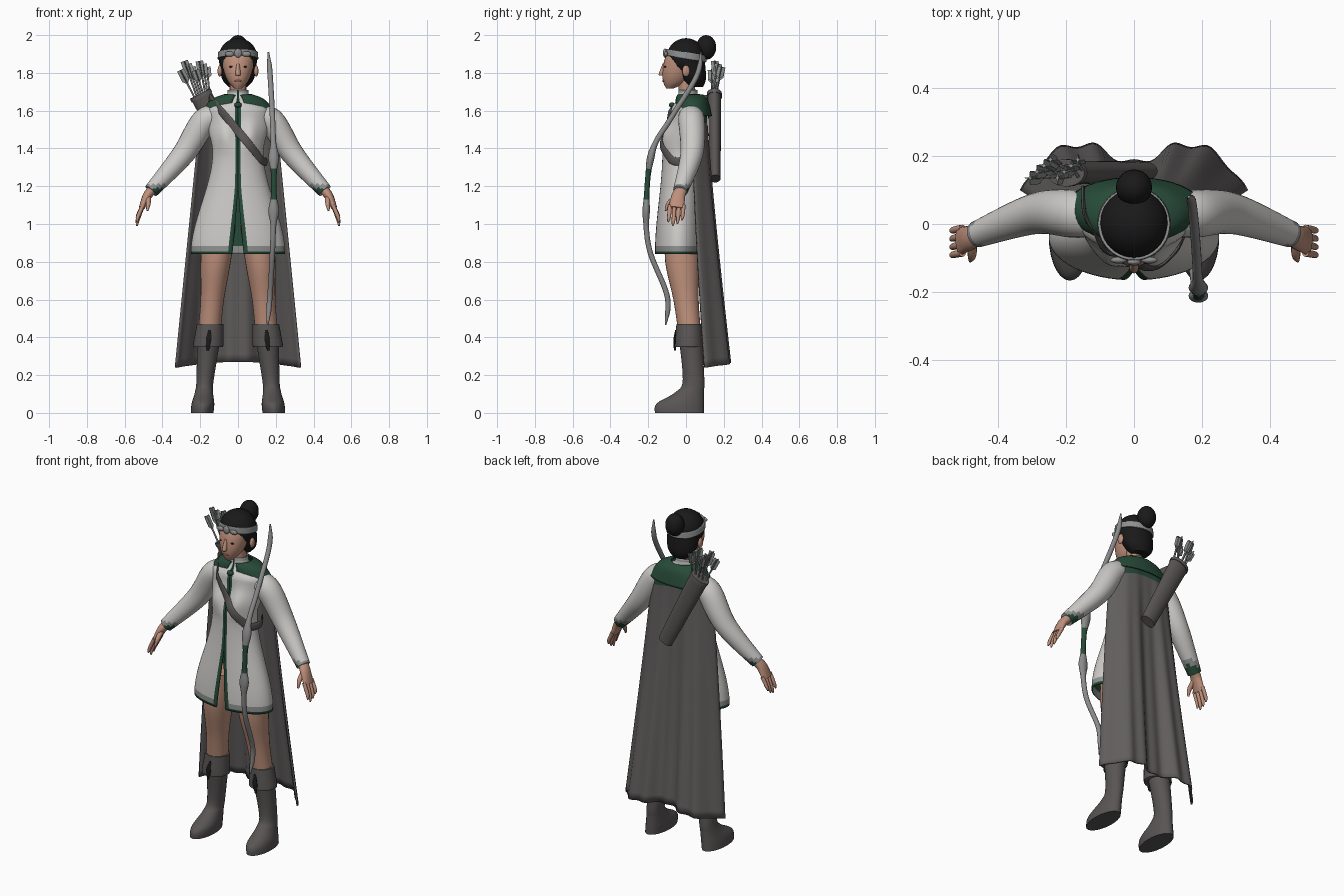
import bpy, bmesh, math
from mathutils import Vector

cube = bpy.data.objects.get("Cube")
if cube:
    bpy.data.objects.remove(cube, do_unlink=True)


def material(name, red, grn, blu):
    mat = bpy.data.materials.new(name)
    mat.diffuse_color = (red, grn, blu, 1)
    mat.use_nodes = True
    mat.node_tree.nodes["Principled BSDF"].inputs["Base Color"].default_value = (red, grn, blu, 1)
    return mat


white = material("off white cloth", .6, .59, .57)
green = material("dark green cloth", .02, .07, .04)
trim = material("grey trim", .27, .28, .28)
skin = material("skin", .52, .28, .2)
cape_grey = material("warm grey cloth", .12, .11, .11)
leather = material("dark leather", .1, .09, .09)
black = material("black hair", .01, .01, .01)
wood = material("pale grey wood", .26, .26, .26)
lip = material("lips", .36, .14, .11)
parts = []


def finish(name, bm, mats, recalc=True):
    if recalc:
        bmesh.ops.recalc_face_normals(bm, faces=bm.faces)
    mesh = bpy.data.meshes.new(name)
    bm.to_mesh(mesh)
    bm.free()
    for mat in mats:
        mesh.materials.append(mat)
    ob = bpy.data.objects.new(name, mesh)
    bpy.context.scene.collection.objects.link(ob)
    parts.append(ob)
    return ob


def ease(start, end, value):
    t = min(1, max(0, (value - start) / (end - start)))
    return t * t * (3 - 2 * t)


def bell(distance, width):
    return math.exp(-(distance / width) ** 2)


def spline(rows, steps):
    """Smooth interpolation through the rows."""
    out = []
    for i in range(len(rows) - 1):
        before, here = rows[max(i - 1, 0)], rows[i]
        there, after = rows[i + 1], rows[min(i + 2, len(rows) - 1)]
        for t in (s / steps for s in range(steps)):
            out.append(tuple(
                b + t / 2 * (c - a + t * (2 * a - 5 * b + 4 * c - d + t * (3 * (b - c) + d - a)))
                for a, b, c, d in zip(before, here, there, after)))
    return out + [tuple(rows[-1])]


def upright(rows, lean=lambda z: 0):
    """Turn (y, z, half width, half depth) into full rings."""
    return [(lean(z), y, z, rx, ry) for y, z, rx, ry in rows]


def mirrored(rows, side):
    return [(side * row[0], *row[1:]) for row in rows]


def loft(name, rows, mats, sides=20, steps=5, facing=None, gap=None, rule=None, shape=None):
    """Rings of (x, y, z, radius[, depth]): level, or across the path when facing is given."""
    rows = spline([row if len(row) > 4 else (*row, row[3]) for row in rows], steps)
    bm = bmesh.new()
    rings = []
    for i, (x, y, z, rx, ry) in enumerate(rows):
        centre, across, depth = Vector((x, y, z)), Vector((1, 0, 0)), Vector((0, 1, 0))
        if facing:
            tangent = Vector(rows[min(i + 1, len(rows) - 1)][:3]) - Vector(rows[max(i - 1, 0)][:3])
            across = tangent.cross(Vector(facing(centre))).normalized()
            depth = across.cross(tangent).normalized()
        opening = gap(z) if gap else 0
        ring = []
        for j in range(sides + bool(gap)):
            angle = opening + (math.tau - 2 * opening) * j / sides
            point = centre + across * rx * math.sin(angle) - depth * ry * math.cos(angle)
            ring.append(bm.verts.new(shape(point) if shape else point))
        rings.append(ring)
    for low, high in zip(rings, rings[1:]):
        for j in range(sides):
            k = (j + 1) % len(low)
            face = bm.faces.new((low[j], low[k], high[k], high[j]))
            if rule:
                face.material_index = rule(face.calc_center_median(), j)
    if not gap:
        bm.faces.new(rings[0][::-1])
        bm.faces.new(rings[-1])
    return finish(name, bm, mats, recalc=not gap)


def ball(name, centre, radii, mat):
    bm = bmesh.new()
    bmesh.ops.create_uvsphere(bm, u_segments=24, v_segments=14, radius=1)
    for vert in bm.verts:
        vert.co = Vector(centre) + Vector(p * r for p, r in zip(vert.co, radii))
    return finish(name, bm, [mat])


def thicken(ob, thickness, lining=0):
    mod = ob.modifiers.new("thickness", "SOLIDIFY")
    mod.thickness, mod.material_offset = thickness, lining


def facing_back(point):
    return (0, 1, 0)


# Tunic: flared skirt with a front slit, green edging, hem bands and lining
HEM, WAIST, CHEST, COLLAR = .84, 1.38, 1.55, 1.71
SEAM = 64


def tunic_ring(z):
    flare, chest, neck = ease(WAIST, HEM, z), ease(WAIST, CHEST, z), ease(1.6, 1.68, z)
    return (0, .04 * chest - .01 * flare - .03, z,
            .135 + .115 * flare + .03 * chest - .11 * neck,
            .095 + .03 * flare - .005 * chest - .04 * neck)


def slit(z):
    return .12 * max(0, (1.2 - z) / (1.2 - HEM))


def bust(point):
    if point.y < 0:
        point.y -= .03 * bell(abs(point.x) - .07, .05) * bell(point.z - 1.48, .07)
    return point


def tunic_colour(centre, column):
    if column in (0, SEAM - 1) or centre.z < HEM + .015:
        return 1
    return 2 if centre.z < HEM + .045 or centre.z > COLLAR - .01 else 0


heights = [HEM + (COLLAR - HEM) * i / 60 for i in range(61)]
thicken(loft("tunic", [tunic_ring(z) for z in heights], [white, green, trim], SEAM, 1,
             gap=slit, rule=tunic_colour, shape=bust), .006, lining=1)

# Shoulder mantle and clasp
thicken(loft("mantle", upright([(.02, 1.68, .07, .06), (.03, 1.65, .14, .08), (.04, 1.57, .2, .09)]),
             [green], 40, gap=lambda z: .2), .008)
ball("mantle_clasp", (0, -.075, 1.63), (.02, .015, .014), green)

# Cape: folded sheet with a green yoke
bm = bmesh.new()
grid = []
for i in range(33):
    t = i / 32
    row = []
    for j in range(57):
        u = j / 28 - 1
        back = .11 + .14 * t ** 1.2 - (.075 + .085 * t) * u ** 4
        fold = .01 * math.cos(19 * u) - .07 * bell(u, .3)
        top, hem = 1.64 - .05 * u * u, .27 - .03 * u * u
        row.append(bm.verts.new((u * (.2 + .135 * t), back + t * fold, top + (hem - top) * t)))
    grid.append(row)
for upper, lower in zip(grid, grid[1:]):
    for j in range(len(upper) - 1):
        face = bm.faces.new((upper[j], upper[j + 1], lower[j + 1], lower[j]))
        face.material_index = int(face.calc_center_median().z > CHEST)
thicken(finish("cape", bm, [cape_grey, green], recalc=False), .01)

# Head, hair and circlet
loft("neck", [(0, .01, 1.64, .044), (0, 0, 1.79, .044)], [skin])
loft("face", upright([(-.085, 1.718, .02, .02), (-.06, 1.75, .05, .06), (-.045, 1.8, .073, .08),
                      (-.03, 1.87, .084, .084), (-.02, 1.92, .07, .07)]), [skin], 28)
loft("nose", upright([(-.13, 1.785, .01, .01), (-.128, 1.797, .014, .016), (-.115, 1.85, .007, .008)]), [skin], 12)
ball("lips", (0, -.117, 1.757), (.019, .008, .007), lip)
ball("hair", (0, 0, 1.88), (.103, .103, .104), black)
loft("hair_nape", upright([(.05, 1.725, .05, .04), (.04, 1.77, .085, .066), (.01, 1.86, .1, .09)]), [black], 32)
ball("hair_bun", (0, .107, 1.935), (.053, .053, .065), black)
thicken(loft("circlet", upright([(0, 1.875, .108, .109), (0, 1.91, .105, .106)]), [trim], 40, gap=lambda z: 0,
             shape=lambda point: point - Vector((0, 0, point.y / 6))), .008)
ball("circlet_gem", (0, -.112, 1.905), (.02, .01, .024), wood)


def leg_lean(z):
    return .19 - .09 * z


def sleeve_colour(centre, column):
    return 2 if centre.z < 1.19 else int(centre.z < 1.21)


for side, label in ((1, "left"), (-1, "right")):
    # Face details
    ball(label + "_eye", (side * .033, -.108, 1.832), (.014, .008, .006), black)
    ball(label + "_ear", (side * .096, 0, 1.81), (.012, .02, .03), skin)
    ball(label + "_circlet_leaf", (side * .045, -.106, 1.9), (.024, .01, .014), wood)

    # Arm and hand
    def limb(name, rows, mats, sides=12, facing=facing_back, **options):
        return loft(label + "_" + name, mirrored(rows, side), mats, sides, facing=facing, **options)

    limb("sleeve", [(.1, .02, 1.57, .06), (.18, .03, 1.54, .07), (.29, .03, 1.37, .06), (.46, -.03, 1.175, .039)],
         [white, trim, green], 24, steps=12, rule=sleeve_colour)
    limb("palm", [(.45, -.02, 1.185, .026, .03), (.48, -.04, 1.15, .024, .036), (.51, -.05, 1.085, .015, .042)],
         [skin], 16)
    for i, reach in enumerate((.09, .11, .1, .08)):
        y = .024 * i - .085
        limb("finger", [(.503, y, 1.1, .011), (.53, y - .005, 1.1 - reach * .7, .01),
                        (.535, y - .01, 1.1 - reach, .004)], [skin])
    limb("thumb", [(.475, -.045, 1.15, .014), (.475, -.09, 1.11, .013), (.48, -.108, 1.07, .005)],
         [skin], facing=lambda point: (1, 0, 0))

    # Leg and boot
    def leg_part(name, rows, mat, sides=28):
        loft(label + "_" + name, mirrored(upright(rows, leg_lean), side), [mat], sides)

    leg_part("leg", [(-.02, 1, .09, .09), (-.02, .8, .08, .09), (0, .6, .062, .067), (.02, .42, .06, .06)], skin)
    leg_part("boot", [(-.035, 0, .06, .13), (-.03, .05, .06, .125), (.02, .11, .048, .075),
                      (.04, .18, .046, .057), (.02, .44, .066, .064)], leather)
    leg_part("boot_cuff", [(.015, .35, .078, .072), (.015, .365, .08, .073), (.015, .47, .07, .066)], leather)
    leg_part("boot_tie", [(-.058, .33, .006, .006), (-.06, .39, .016, .006), (-.052, .44, .004, .005)], black, 10)

# Strap across the chest, lying on the tunic
strap = [(-.15, .11, 1.66), (-.145, .03, 1.665)]
for i in range(9):
    x, z = -.12 + .25 * i / 8, 1.635 - .3 * i / 8
    _, middle, _, rx, ry = tunic_ring(z)
    front = middle - ry * math.sqrt(max(.04, 1 - (x / rx) ** 2))
    strap.append((x, bust(Vector((x, front, z))).y - .007, z))
strap += [(.15, 0, 1.33), (.11, .075, 1.33)]
loft("strap", [(*point, .022, .006) for point in strap], [leather], 12, facing=lambda p: (p.x, p.y - .03, 0))

# Quiver with fletched arrows
mouth, base = Vector((-.2, .15, 1.69)), Vector((.03, .155, 1.24))
loft("quiver", [(*base, .044, .028), (*mouth, .058, .036)], [leather], 24, facing=facing_back)
loft("quiver_rim", [(*mouth.lerp(base, .04), .061, .04), (*mouth, .061, .04)], [cape_grey], 24, facing=facing_back)
for i in range(8):
    nock = Vector((-.305 + .02 * i, .135 + .018 * (i % 4), 1.815 + .016 * (i * 3 % 4)))
    start = mouth + Vector((.011 * i - .03, .02 * (i % 2) - .01, .006 * i - .02))
    loft("arrow_shaft", [(*start, .005), (*nock, .005)], [wood], 8, 1, facing_back)
    for wide, deep in ((.02, .002), (.002, .02)):
        loft("arrow_fletching", [(*start.lerp(nock, .5), .003), (*start.lerp(nock, .62), wide, deep),
                                 (*nock, wide, deep)], [trim], 8, 1, facing_back)

# Bow held upright at the left side, swelling above and below the grip
GRIP = 1.21
curve = spline([(.08, 1.91), (.055, 1.78), (-.08, 1.56), (-.18, 1.38), (-.21, 1.1),
                (-.195, .87), (-.1, .62), (-.108, .465)], 9)
bow = []
for y, z in curve:
    swell = bell(abs(z - GRIP) - .14, .05)
    taper = min(1, .3 + (1.91 - z) * 9, .3 + (z - .465) * 9)
    bow.append((.19 - .06 * (z - GRIP) ** 2, y, z, taper * (.014 + .015 * swell), taper * (.014 + .006 * swell)))
loft("bow", bow, [wood, green], 16, 1, facing_back, rule=lambda centre, column: int(abs(centre.z - GRIP) < .08))

# Smooth shading with sharp edges kept
bpy.ops.object.select_all(action="DESELECT")
for ob in parts:
    ob.select_set(True)
bpy.context.view_layer.objects.active = parts[0]
bpy.ops.object.shade_smooth_by_angle(angle=math.radians(50))
